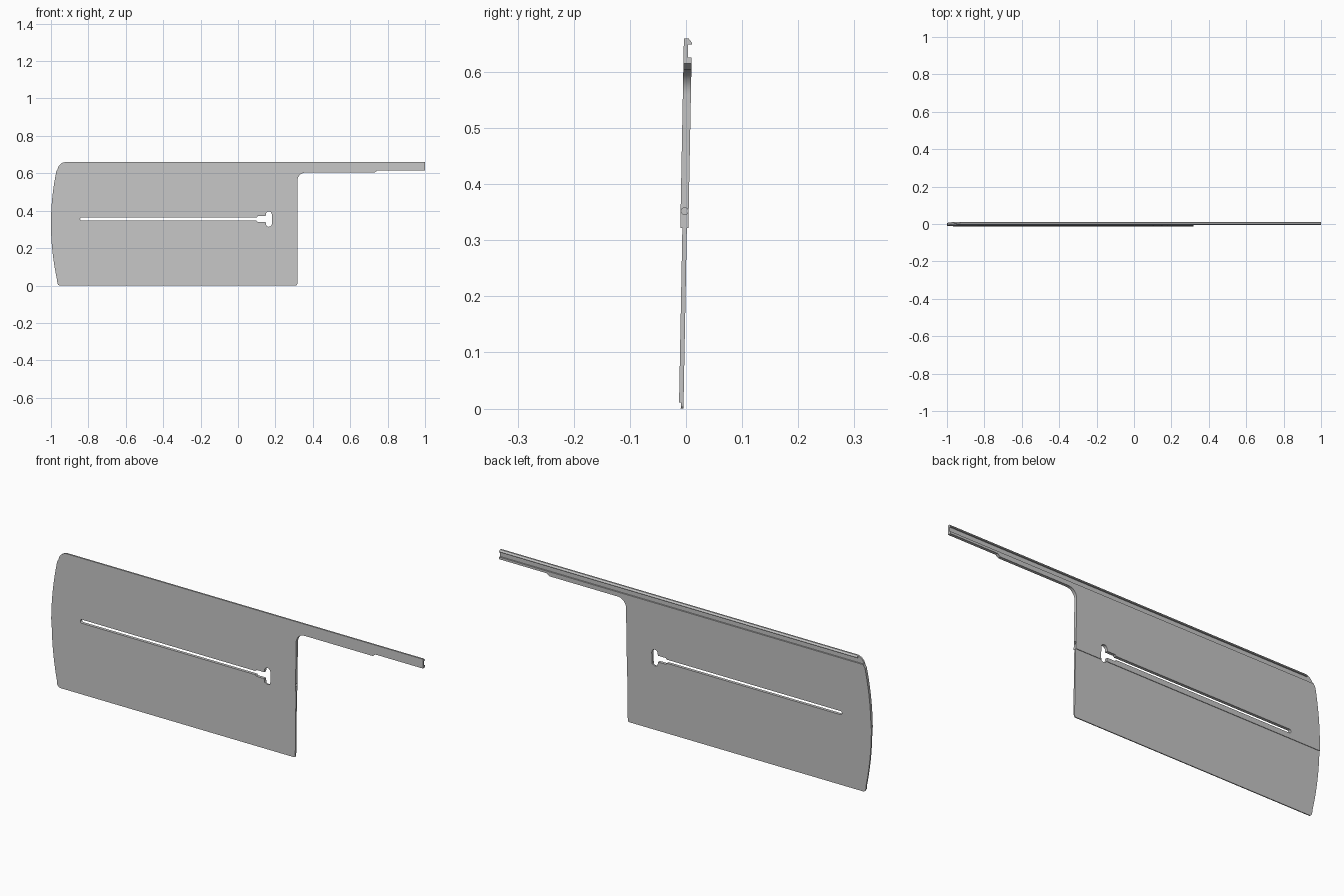
import bpy
import bmesh
import math

cube = bpy.data.objects.get("Cube")
if cube:
    bpy.data.objects.remove(cube, do_unlink=True)

TOP, HALF, LEDGE = 0.66, 0.0072, 0.322

grey = bpy.data.materials.new("light grey")
grey.use_nodes = True
grey.diffuse_color = (0.56, 0.56, 0.56, 1)
grey.node_tree.nodes["Principled BSDF"].inputs["Base Color"].default_value = grey.diffuse_color


def prism(name, points, start, end, axis):
    """Extrude an outline: (x, z) points along y, or (y, z) points along x."""
    bm = bmesh.new()
    place = (lambda p: (p[0], start, p[1])) if axis == "y" else (lambda p: (start, p[0], p[1]))
    face = bm.faces.new([bm.verts.new(place(p)) for p in points])
    moved = bmesh.ops.extrude_face_region(bm, geom=[face])["geom"]
    offset = (0, end - start, 0) if axis == "y" else (end - start, 0, 0)
    bmesh.ops.translate(bm, vec=offset, verts=[g for g in moved if isinstance(g, bmesh.types.BMVert)])
    bmesh.ops.recalc_face_normals(bm, faces=bm.faces)
    mesh = bpy.data.meshes.new(name)
    bm.to_mesh(mesh)
    bm.free()
    mesh.materials.append(grey)
    obj = bpy.data.objects.new(name, mesh)
    bpy.context.collection.objects.link(obj)
    return obj


def arc(cx, cz, r, a0, a1, n=8):
    angles = [math.radians(a0 + (a1 - a0) * i / n) for i in range(n + 1)]
    return [(cx + r * math.cos(a), cz + r * math.sin(a)) for a in angles]


def activate(obj):
    bpy.ops.object.select_all(action="DESELECT")
    obj.select_set(True)
    bpy.context.view_layer.objects.active = obj


def cut(target, points, start=-1.1, end=1.1, axis="x"):
    cutter = prism("cutter", points, start, end, axis)
    cutter.hide_render = True
    mod = target.modifiers.new("cut", "BOOLEAN")
    mod.operation, mod.solver, mod.object = "DIFFERENCE", "EXACT", cutter
    activate(target)
    bpy.ops.object.modifier_apply(modifier=mod.name)
    bpy.data.objects.remove(cutter, do_unlink=True)


# Panel with bowed end and long narrow arm
bow = [(-1 + 0.364 * (z - 0.33) ** 2, z) for z in [0.03 + 0.58 * i / 20 for i in range(21)]]
outline = (
    arc(-0.951, 0.015, 0.015, 270, 190, 4) + bow
    + arc(-0.92, 0.615, 0.045, 172, 90)
    + [(1, TOP), (1, 0.615), (0.745, 0.615), (0.73, 0.604)]
    + arc(0.362, 0.559, 0.045, 90, 180)
    + arc(0.309, 0.008, 0.008, 0, -90, 4)
)
panel = prism("panel_with_arm", outline, -HALF, HALF, "y")

# Open channel along the back of the top edge, with a sloped lip that stops before the corner
cut(panel, [(0.0003, 0.626), (0.02, 0.626), (0.02, 0.649), (0.0003, 0.649)])
cut(panel, [(0.001, 0.67), (0.001, TOP), (HALF, 0.652), (0.02, 0.652), (0.02, 0.67)])
cut(panel, [(0.0003, 0.64), (0.02, 0.64), (0.02, 0.67), (0.0003, 0.67)], -1.1, -0.93)

# Thinner lower half, stepped in on both faces, with a narrow foot
cut(panel, [(0.02, -0.02), (0.0045, -0.02), (0.0045, LEDGE), (0.02, LEDGE)])
cut(panel, [(-0.02, -0.02), (-0.0003, -0.02), (-0.0003, 0.011), (-0.0035, 0.011),
            (-0.0035, LEDGE), (-0.02, LEDGE)])

# Long slot ending in a cross opening
slot = (
    arc(-0.835, 0.3555, 0.009, 270, 90)
    + [(0.1, 0.3645), (0.106, 0.371), (0.148, 0.371)]
    + arc(0.165, 0.38, 0.016, 180, 0)
    + arc(0.165, 0.33, 0.016, 0, -180)
    + [(0.148, 0.34), (0.106, 0.34), (0.1, 0.3465)]
)
cut(panel, slot, -0.05, 0.05, "y")

# Small pivot hole in the inner side edge
cut(panel, arc(0, 0.352, 0.0062, 0, 345, 23), 0.27, 0.35)

# Lean everything slightly backward
for v in panel.data.vertices:
    v.co.y += 0.019 * (v.co.z - 0.32) - 0.003
activate(panel)
bpy.ops.object.shade_smooth_by_angle(angle=math.radians(20))
